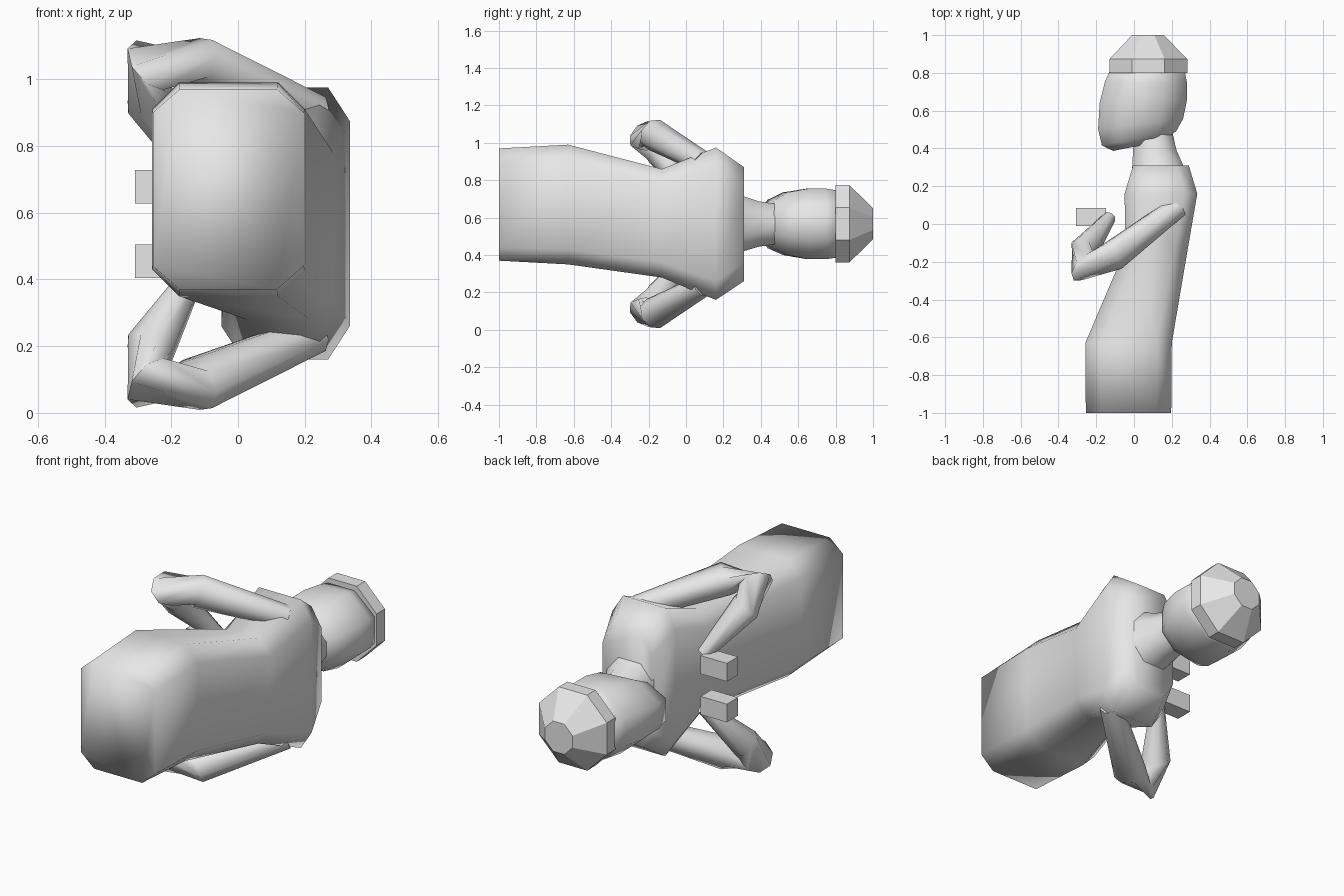
import bpy, bmesh, math
from mathutils import Vector

if "Cube" in bpy.data.objects:
    bpy.data.objects.remove(bpy.data.objects["Cube"])

MID = 0.566          # mirror plane height of the reclining figure
clay = bpy.data.materials.new("light grey")
clay.diffuse_color = (0.8, 0.8, 0.8, 1)
clay.use_nodes = True
clay.node_tree.nodes["Principled BSDF"].inputs["Base Color"].default_value = clay.diffuse_color


def finish(name, bm, angle):
    bmesh.ops.recalc_face_normals(bm, faces=bm.faces)
    mesh = bpy.data.meshes.new(name)
    bm.to_mesh(mesh)
    bm.free()
    obj = bpy.data.objects.new(name, mesh)
    bpy.context.collection.objects.link(obj)
    mesh.materials.append(clay)
    bpy.ops.object.select_all(action='DESELECT')
    obj.select_set(True)
    bpy.context.view_layer.objects.active = obj
    if angle:
        bpy.ops.object.shade_smooth_by_angle(angle=math.radians(angle))
    return obj


def loft(name, rings, angle):
    """Skin closed rings of points and cap both ends."""
    bm = bmesh.new()
    loops = [[bm.verts.new(p) for p in ring] for ring in rings]
    n = len(loops[0])
    for a, b in zip(loops, loops[1:]):
        for i in range(n):
            j = (i + 1) % n
            bm.faces.new((a[i], a[j], b[j], b[i]))
    bm.faces.new(loops[0])
    bm.faces.new(loops[-1])
    return finish(name, bm, angle)


def octagon(y, x0, x1, z0, z1, cx, cz, tilt=0):
    """Corner-cut rectangle across the body axis; tilt shifts y along x."""
    pts = [(x0 + cx, z0), (x1 - cx, z0), (x1, z0 + cz), (x1, z1 - cz),
           (x1 - cx, z1), (x0 + cx, z1), (x0, z1 - cz), (x0, z0 + cz)]
    mid = (x0 + x1) / 2
    return [(x, y + tilt * (x - mid), z) for x, z in pts]


# Robe: hem, hip, waist, shoulder, collar
loft("robe", [octagon(*s) for s in (
    (-1.00, -0.255, 0.197, 0.37, 0.97, 0.08, 0.07),
    (-0.63, -0.258, 0.20, 0.35, 0.99, 0.08, 0.08),
    (-0.13, -0.045, 0.285, 0.28, 0.86, 0.07, 0.08),
    (0.16, -0.05, 0.335, 0.16, 0.975, 0.065, 0.10),
    (0.31, -0.005, 0.29, 0.26, 0.87, 0.06, 0.10))], 100)

# Neck
loft("neck", [octagon(*s) for s in (
    (0.29, -0.01, 0.27, 0.415, 0.72, 0.07, 0.08),
    (0.39, -0.005, 0.225, 0.445, 0.687, 0.06, 0.07),
    (0.50, 0.0, 0.20, 0.46, 0.67, 0.06, 0.07))], 60)

# Head, with the chin lower than the nape
loft("head", [octagon(*s) for s in (
    (0.415, -0.11, 0.17, 0.48, 0.652, 0.08, 0.05, 0.2),
    (0.455, -0.17, 0.225, 0.437, 0.695, 0.10, 0.07, 0.2),
    (0.53, -0.19, 0.26, 0.40, 0.735, 0.12, 0.10, 0.12),
    (0.65, -0.182, 0.281, 0.378, 0.755, 0.13, 0.11, 0.04),
    (0.75, -0.155, 0.28, 0.378, 0.755, 0.13, 0.11),
    (0.83, -0.12, 0.265, 0.39, 0.742, 0.12, 0.11))], 80)

# Cap: straight band and tapering crown
loft("cap", [octagon(*s) for s in (
    (0.80, -0.13, 0.282, 0.36, 0.775, 0.12, 0.12),
    (0.873, -0.13, 0.282, 0.36, 0.775, 0.12, 0.12),
    (1.00, -0.01, 0.158, 0.484, 0.65, 0.05, 0.05))], 30)

# Bent arms: centre, direction and radius of each ring
ARM = (((0.23, 0.09, 0.235), (-0.7, -0.6, -0.35), 0.06),
       ((-0.12, -0.175, 0.087), (-0.75, -0.55, -0.3), 0.086),
       ((-0.265, -0.23, 0.09), (-0.55, 0.45, 0.45), 0.088),
       ((-0.265, -0.14, 0.19), (0.4, 0.5, 0.65), 0.078),
       ((-0.13, 0.035, 0.42), (0.4, 0.5, 0.65), 0.035))
for name, mirrored in (("lower_arm", False), ("upper_arm", True)):
    rings = []
    for centre, direction, radius in ARM:
        axis = Vector(direction).normalized()
        # Shared reference is the normal of the arm's bending plane
        side = Vector((0.62, -0.78, 0.1))
        side = (side - axis * side.dot(axis)).normalized()
        up = axis.cross(side)
        ring = []
        for k in range(8):
            a = math.tau * (k + 0.5) / 8
            p = Vector(centre) + radius * (side * math.cos(a) + up * math.sin(a))
            if mirrored:
                p.z = 2 * MID - p.z
            ring.append(p)
        rings.append(ring)
    loft(name, rings, 70)

# Small blocks in front of the hands
for name, z in (("lower_block", 0.454), ("upper_block", 2 * MID - 0.454)):
    bm = bmesh.new()
    bmesh.ops.create_cube(bm, size=1)
    for v in bm.verts:
        v.co = (v.co.x * 0.16 - 0.228, v.co.y * 0.095 + 0.037, v.co.z * 0.1 + z)
    finish(name, bm, 0)
